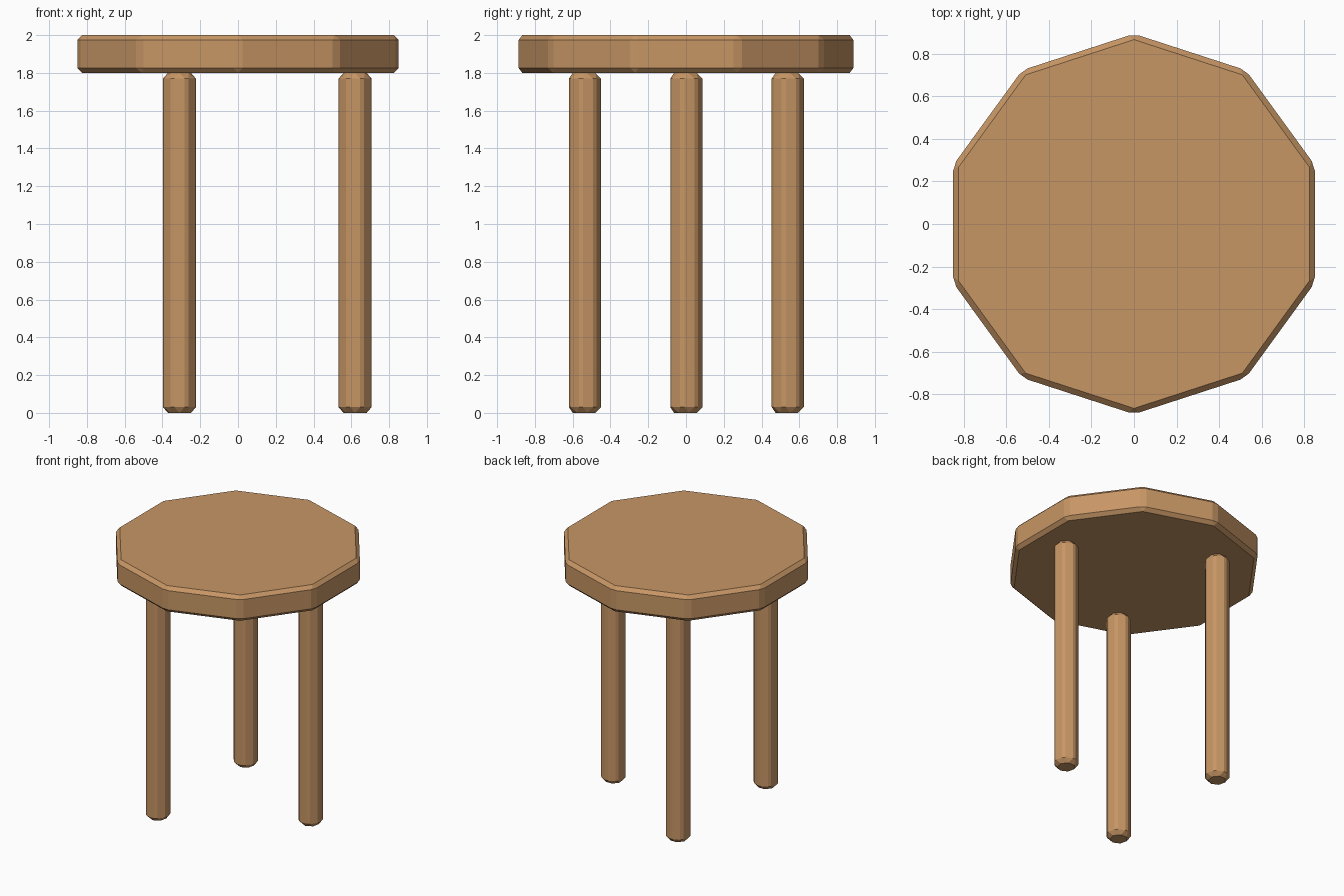
import bpy, bmesh, math

if "Cube" in bpy.data.objects:
    bpy.data.objects.remove(bpy.data.objects["Cube"])

wood = bpy.data.materials.new("warm_wood")
wood.diffuse_color = (0.57, 0.305, 0.13, 1)
wood.use_nodes = True
wood.node_tree.nodes["Principled BSDF"].inputs["Base Color"].default_value = wood.diffuse_color


def bevelled_prism(name, sides, radius, z0, z1, x, y, bevel):
    """Upright prism with one corner facing the front and all edges chamfered."""
    bm = bmesh.new()
    ring = []
    for i in range(sides):
        a = -math.pi / 2 + 2 * math.pi * i / sides
        ring.append(bm.verts.new((radius * math.cos(a), radius * math.sin(a), z0)))
    base = bm.faces.new(ring)
    top = bmesh.ops.extrude_face_region(bm, geom=[base])
    verts = [g for g in top["geom"] if isinstance(g, bmesh.types.BMVert)]
    bmesh.ops.translate(bm, verts=verts, vec=(0, 0, z1 - z0))
    # close the underside if the extrude consumed the base face
    edges = [e for e in bm.edges if e.is_boundary]
    if edges:
        bmesh.ops.holes_fill(bm, edges=edges, sides=0)
    bmesh.ops.recalc_face_normals(bm, faces=bm.faces[:])
    bmesh.ops.bevel(bm, geom=bm.edges[:], offset=bevel, offset_type='OFFSET',
                    segments=1, affect='EDGES', profile=0.5)
    bmesh.ops.recalc_face_normals(bm, faces=bm.faces[:])
    mesh = bpy.data.meshes.new(name)
    bm.to_mesh(mesh)
    bm.free()
    mesh.materials.append(wood)
    obj = bpy.data.objects.new(name, mesh)
    obj.location = (x, y, 0)
    bpy.context.collection.objects.link(obj)
    return obj


# Ten-sided seat
bevelled_prism("seat", 10, 0.894, 1.8, 2.0, 0, 0, 0.026)

# Three seven-sided legs spaced evenly under the seat
for i, name in enumerate(("right_leg", "back_leg", "front_leg")):
    a = 2 * math.pi * i / 3
    bevelled_prism(name, 7, 0.096, 0.0, 1.8,
                   0.62 * math.cos(a), 0.62 * math.sin(a), 0.03)
